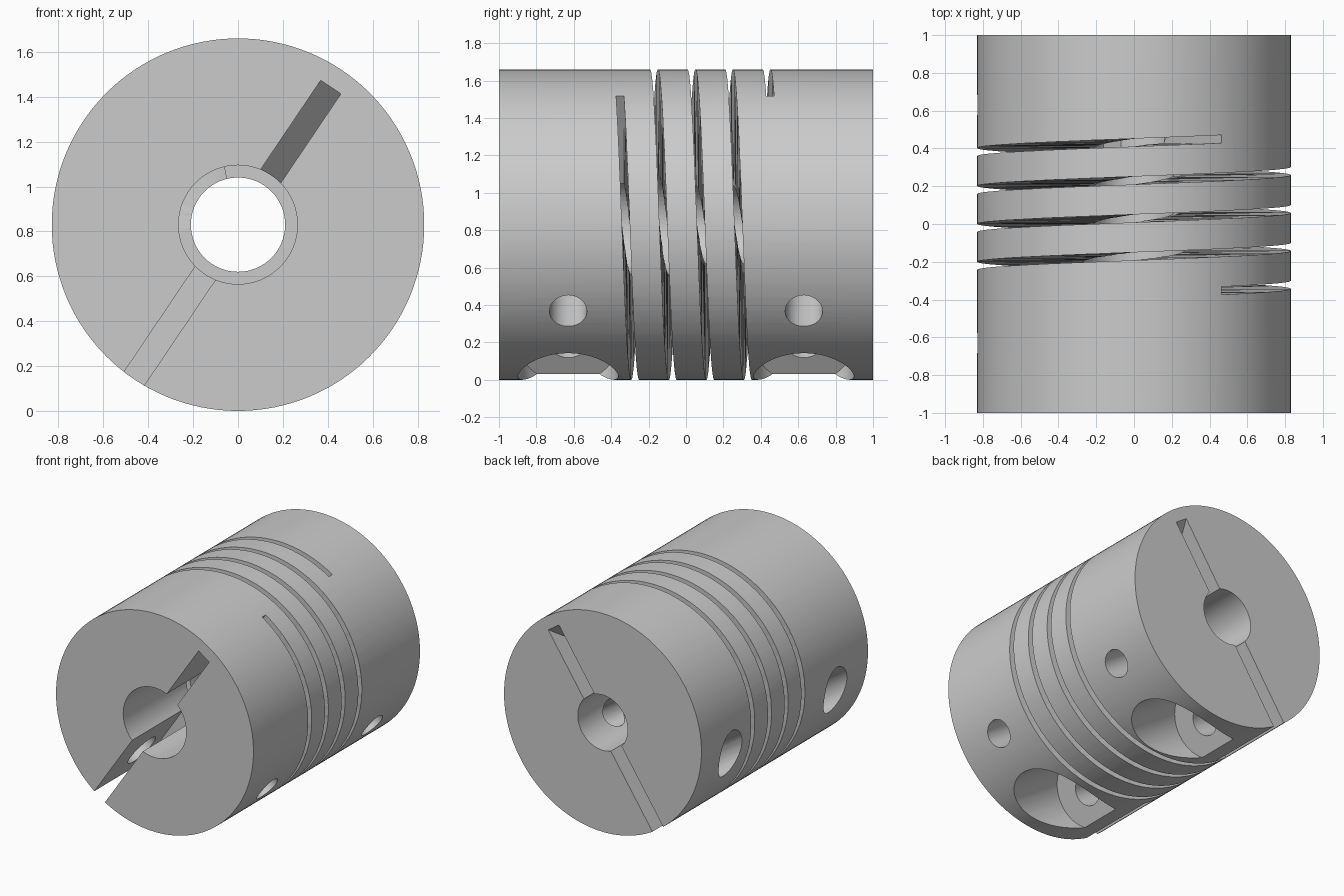
import bpy, bmesh, math
from mathutils import Matrix, Vector

cube = bpy.data.objects.get("Cube")
if cube:
    bpy.data.objects.remove(cube, do_unlink=True)

R = 0.83                      # body radius, axis runs along y
ANGLE = math.radians(56)      # direction of the clamp slots
U = Vector((math.cos(ANGLE), 0, math.sin(ANGLE)))    # along the slot
N = Vector((math.sin(ANGLE), 0, -math.cos(ANGLE)))   # across the slot
AXIS = Vector((0, 0, R))
Y = Vector((0, 1, 0))


def place(s, t, y):
    """Point from slot coordinates: along, across, lengthwise."""
    return AXIS + U * s + N * t + Y * y


def finish(bm, name):
    bmesh.ops.recalc_face_normals(bm, faces=bm.faces)
    mesh = bpy.data.meshes.new(name)
    bm.to_mesh(mesh)
    bm.free()
    obj = bpy.data.objects.new(name, mesh)
    bpy.context.collection.objects.link(obj)
    return obj


def rod(name, start, end, radius, sides=48):
    bm = bmesh.new()
    along = end - start
    turn = along.to_track_quat('Z', 'Y').to_matrix().to_4x4()
    bmesh.ops.create_cone(bm, cap_ends=True, segments=sides, radius1=radius,
                          radius2=radius, depth=along.length,
                          matrix=Matrix.Translation((start + end) / 2) @ turn)
    return finish(bm, name)


def slot(name, side):
    """Clamp slot, open at one rim, with a sloping floor on the other half."""
    depth_y, width = 0.38, 0.108
    profile = [(-0.95, 1.05), (-0.95, depth_y), (0.24, depth_y), (0.78, 1.05)]
    bm = bmesh.new()
    face = bm.faces.new([bm.verts.new(place(s, -width / 2, side * y))
                         for s, y in profile])
    ext = bmesh.ops.extrude_face_region(bm, geom=[face])
    moved = [v for v in ext["geom"] if isinstance(v, bmesh.types.BMVert)]
    bmesh.ops.translate(bm, verts=moved, vec=N * width)
    return finish(bm, name)


def helix(name, y0, y1, turns, width, inner, outer, steps=64):
    """Spiral cutter with a rectangular section reaching into the bore."""
    bm = bmesh.new()
    rings = []
    total = turns * steps
    for i in range(total + 1):
        a = ANGLE - math.tau * i / steps
        y = y0 + (y1 - y0) * i / total
        out = Vector((math.cos(a), 0, math.sin(a)))
        rings.append([bm.verts.new(AXIS + out * r + Y * (y + w * width / 2))
                      for r, w in ((inner, -1), (outer, -1), (outer, 1), (inner, 1))])
    for a, b in zip(rings, rings[1:]):
        for k in range(4):
            j = (k + 1) % 4
            bm.faces.new((a[k], a[j], b[j], b[k]))
    bm.faces.new(rings[0])
    bm.faces.new(rings[-1])
    bmesh.ops.triangulate(bm, faces=bm.faces)
    return finish(bm, name)


# Main cylinder
body = rod("coupling_body", place(0, 0, -1), place(0, 0, 1), R, 128)

# Stepped bore, wider at the front
cutters = [
    rod("front_bore", place(0, 0, -1.1), place(0, 0, 0), 0.265, 64),
    rod("back_bore", place(0, 0, -0.1), place(0, 0, 1.1), 0.21, 64),
    helix("spiral_cut", -0.353, 0.45, 4, 0.042, 0.15, 0.9),
]

# Slot, clamp screw holes and set screw hole at each end
for end, side in (("front", -1), ("back", 1)):
    y = side * 0.63
    cutters += [
        slot(end + "_slot", side),
        rod(end + "_tapped_hole", place(-0.578, -1, y), place(-0.578, 0, y), 0.13),
        rod(end + "_clearance_hole", place(-0.578, -0.02, y), place(-0.578, 0.9, y), 0.105),
        rod(end + "_counterbore", place(-0.578, 0.26, y), place(-0.578, 1, y), 0.268, 64),
        rod(end + "_set_screw_hole", place(0, 0, y), place(0, 1, y), 0.1),
    ]

bpy.ops.object.select_all(action='DESELECT')
bpy.context.view_layer.objects.active = body
body.select_set(True)
for cutter in cutters:
    cutter.hide_render = True
    mod = body.modifiers.new(cutter.name, 'BOOLEAN')
    mod.operation = 'DIFFERENCE'
    mod.solver = 'EXACT'
    mod.object = cutter
    bpy.ops.object.modifier_apply(modifier=mod.name)
for cutter in cutters:
    bpy.data.objects.remove(cutter, do_unlink=True)

# Single metal grey
GREY = (0.6, 0.6, 0.6, 1)
mat = bpy.data.materials.new("metal_grey")
mat.use_nodes = True
mat.diffuse_color = GREY
mat.node_tree.nodes["Principled BSDF"].inputs["Base Color"].default_value = GREY
body.data.materials.clear()
body.data.materials.append(mat)
bpy.ops.object.shade_smooth_by_angle(angle=math.radians(30))
